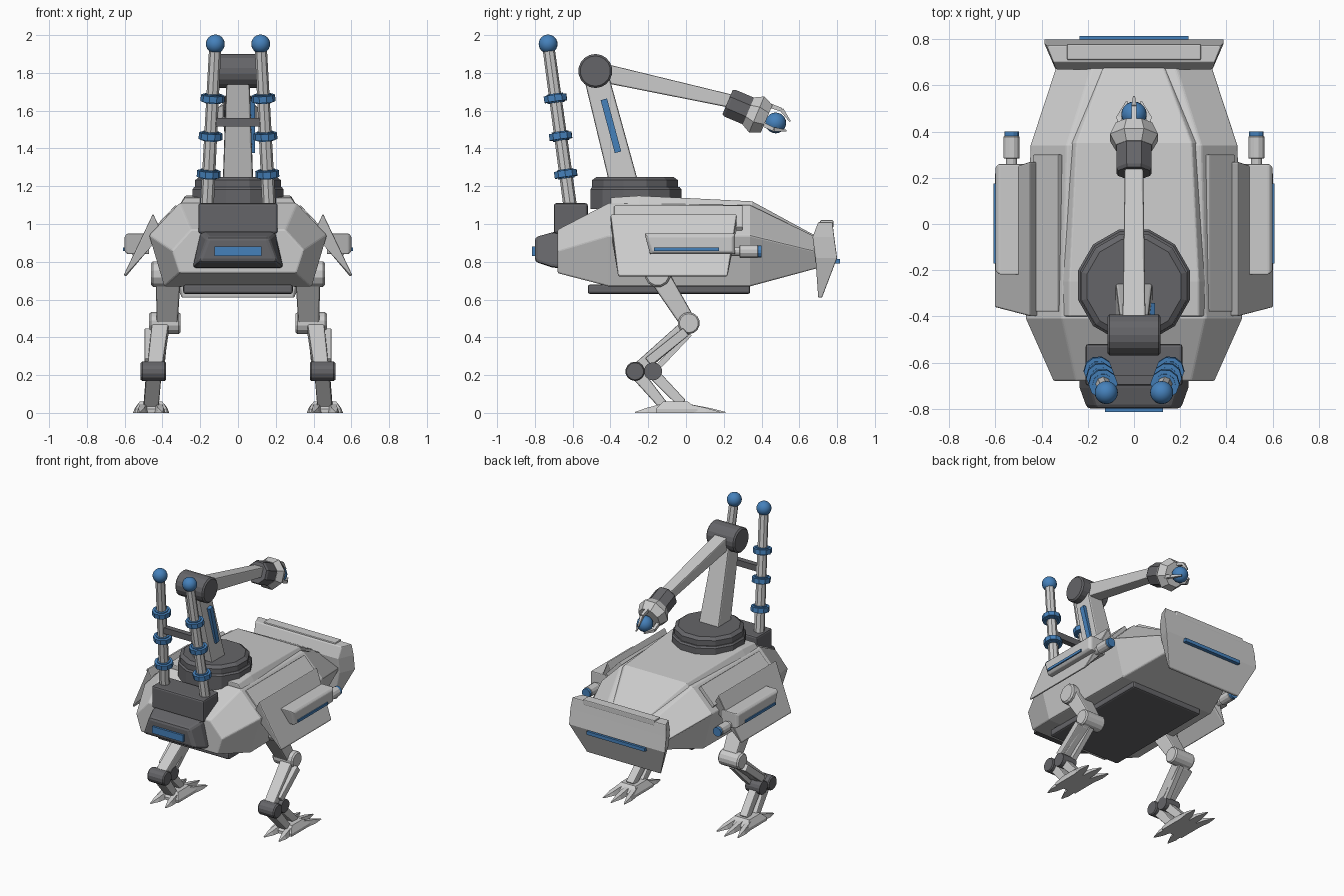
import bpy, bmesh, math
from mathutils import Vector, Matrix

if "Cube" in bpy.data.objects:
    bpy.data.objects.remove(bpy.data.objects["Cube"])


def material(name, c):
    m = bpy.data.materials.new(name)
    m.diffuse_color = (*c, 1)
    m.use_nodes = True
    m.node_tree.nodes["Principled BSDF"].inputs["Base Color"].default_value = m.diffuse_color
    return m


BLUE = material("blue", (0.06, 0.22, 0.5))
DARK = material("dark_grey", (0.13, 0.13, 0.14))


def finish(name, bm, mat=None, bevel=0, mirror=False, smooth=False):
    bmesh.ops.recalc_face_normals(bm, faces=bm.faces)
    me = bpy.data.meshes.new(name)
    bm.to_mesh(me)
    bm.free()
    ob = bpy.data.objects.new(name, me)
    bpy.context.collection.objects.link(ob)
    if mat:
        me.materials.append(mat)
    if bevel:
        b = ob.modifiers.new("bevel", 'BEVEL')
        b.width, b.segments, b.limit_method = bevel, 2, 'ANGLE'
    if mirror:
        ob.modifiers.new("mirror", 'MIRROR').use_mirror_merge = False
    if smooth:
        for p in me.polygons:
            p.use_smooth = True
    return ob


def loft(name, rings, **kw):
    """Skin rings of equal point count and cap both ends."""
    bm = bmesh.new()
    vs = [[bm.verts.new(p) for p in r] for r in rings]
    n = len(vs[0])
    for a, b in zip(vs, vs[1:]):
        for i in range(n):
            bm.faces.new((a[i], a[(i + 1) % n], b[(i + 1) % n], b[i]))
    bm.faces.new(vs[0])
    bm.faces.new(vs[-1])
    return finish(name, bm, **kw)


def box(name, x, y, z, **kw):
    """Box from (min, max) ranges."""
    return loft(name, [[(a, y[0], z[0]), (a, y[1], z[0]), (a, y[1], z[1]), (a, y[0], z[1])] for a in x], **kw)


def turned(name, a, b, radii, sides=12, **kw):
    """Round part along a-b; radii is a list of (fraction, radius)."""
    a, b = Vector(a), Vector(b)
    d = b - a
    q = d.to_track_quat('Z', 'Y')
    t = [2 * math.pi * (i + 0.5) / sides for i in range(sides)]
    return loft(name, [[a + d * f + q @ Vector((r * math.cos(k), r * math.sin(k), 0)) for k in t]
                       for f, r in radii], **kw)


def beam(name, a, b, s1, s2, **kw):
    """Tapered bar, sizes given as (width in x, depth)."""
    a, b = Vector(a), Vector(b)
    n = (b - a).cross(Vector((1, 0, 0))).normalized()
    return loft(name, [[p + Vector((i * w / 2, 0, 0)) + n * j * h / 2 for i, j in
                        ((-1, -1), (1, -1), (1, 1), (-1, 1))] for p, (w, h) in ((a, s1), (b, s2))], **kw)


def ball(name, c, r, mirror=False):
    bm = bmesh.new()
    bmesh.ops.create_uvsphere(bm, u_segments=20, v_segments=12, radius=r, matrix=Matrix.Translation(c))
    return finish(name, bm, mat=BLUE, mirror=mirror, smooth=True)


def section(y, half):
    """Symmetric cross-section from (x, z) points, optionally with own y."""
    return [(x, y, z) for x, z in half] + [(-x, y, z) for x, z in reversed(half)]


# Hull, top armour and belly
loft("hull", [section(-0.68, [(0.31, 0.74), (0.35, 0.86), (0.25, 0.97)]),
              section(-0.41, [(0.39, 0.67), (0.47, 0.94), (0.31, 1.11)]),
              section(0.34, [(0.38, 0.67), (0.45, 0.94), (0.29, 1.10)]),
              section(0.71, [(0.26, 0.77), (0.33, 0.85), (0.17, 0.92)])], bevel=0.008)
loft("top_armour", [section(-0.40, [(0.31, 1.10), (0.28, 1.14)]),
                    section(-0.25, [(0.31, 1.10), (0.28, 1.15)]),
                    section(0.35, [(0.28, 1.08), (0.25, 1.12)]),
                    section(0.70, [(0.14, 0.90), (0.12, 0.93)])], bevel=0.006)
box("belly_plate", (-0.29, 0.29), (-0.52, 0.34), (0.63, 0.68), mat=DARK, bevel=0.012)
loft("shoulder_panel", [[(0.44, y, 0.985), (0.33, y, 1.10), (0.31, y, 1.08), (0.42, y, 0.96)]
                        for y in (-0.38, 0.30)], bevel=0.005, mirror=True)

# Snout with blue lamp
loft("snout", [section(-0.66, [(0.24, 0.765), (0.20, 0.965)]),
               section(-0.71, [(0.24, 0.77), (0.19, 0.955)]),
               section(-0.80, [(0.21, 0.80), (0.16, 0.93)])], mat=DARK, bevel=0.018)
box("front_lamp", (-0.125, 0.125), (-0.815, -0.78), (0.83, 0.88), mat=BLUE)

# Tail plate: rows run top to bottom
loft("tail_plate", [[(-w, y0, z), (w, y0, z), (w + d, y1, z), (-w - d, y1, z)] for w, d, y0, y1, z in
                    ((0.35, 0.03, 0.70, 0.775, 1.01), (0.34, 0.05, 0.67, 0.785, 0.93),
                     (0.34, 0.05, 0.685, 0.80, 0.82), (0.29, 0.01, 0.70, 0.72, 0.61))], bevel=0.006)
box("tail_rim", (-0.29, 0.29), (0.71, 0.78), (0.98, 1.02), bevel=0.006)
box("tail_lamp", (-0.235, 0.235), (0.78, 0.815), (0.79, 0.815), mat=BLUE)

# Side armour with gun pods
loft("side_armour", [[(0.45, y0, 1.055), (0.605, y1, 0.73), (0.595, y1, 0.72), (0.46, y1, 0.88), (0.40, y0, 0.95)]
                     for y0, y1 in ((-0.40, -0.36), (0.27, 0.22))], bevel=0.008, mirror=True)
loft("gun_pod", [[(x, -0.22 + i, 0.95 - i), (x, 0.26 - i, 0.95 - i), (x, 0.26 - i, 0.84 + i), (x, -0.19 + i, 0.84 + i)]
                 for x, i in ((0.47, 0), (0.585, 0), (0.60, 0.015))], bevel=0.006, mirror=True)
box("gun_pod_stripe", (0.58, 0.608), (-0.17, 0.175), (0.857, 0.875), mat=BLUE, mirror=True)
turned("gun_barrel", (0.53, 0.24, 0.855), (0.53, 0.385, 0.855), [(0, 0.025), (0.3, 0.025), (0.31, 0.036),
       (0.95, 0.036), (1, 0.028)], mirror=True)
turned("gun_muzzle", (0.53, 0.37, 0.855), (0.53, 0.40, 0.855), [(0, 0.033), (1, 0.033)], mat=BLUE, mirror=True)

# Twin masts with rings and ball tips
box("mast_base", (-0.21, 0.21), (-0.70, -0.52), (0.95, 1.11), mat=DARK, bevel=0.012)
foot, tip = Vector((0.165, -0.61, 1.07)), Vector((0.12, -0.73, 1.95))
turned("mast", foot, tip, [(0, 0.036), (1, 0.032)], sides=8, mirror=True)
axis = (tip - foot).normalized()
for i, z in enumerate((1.265, 1.465, 1.665)):
    c = foot.lerp(tip, (z - foot.z) / (tip.z - foot.z))
    turned(f"mast_ring_{i}", c - axis * 0.024, c + axis * 0.024,
           [(0, 0.046), (0.12, 0.046), (0.14, 0.063), (0.86, 0.063), (0.88, 0.046), (1, 0.046)],
           sides=10, mat=BLUE, mirror=True)
ball("mast_tip", tip + Vector((0, 0, 0.003)), 0.05, mirror=True)
box("mast_crossbar", (-0.14, 0.14), (-0.695, -0.655), (1.515, 1.56), mat=DARK)

# Turntable and arm
turned("turntable_lower", (0, -0.265, 1.08), (0, -0.265, 1.195), [(0, 0.25), (0.9, 0.25), (1, 0.24)], mat=DARK)
turned("turntable_upper", (0, -0.27, 1.18), (0, -0.27, 1.25), [(0, 0.235), (0.75, 0.235), (1, 0.21)], mat=DARK)
beam("upper_arm", (0, -0.33, 1.22), (0, -0.48, 1.80), (0.16, 0.15), (0.12, 0.13), bevel=0.01)
beam("upper_arm_stripe", (0.07, -0.36, 1.38), (0.07, -0.435, 1.66), (0.04, 0.035), (0.04, 0.035), mat=BLUE)
turned("elbow", (-0.115, -0.48, 1.81), (0.115, -0.48, 1.81), [(0, 0.08), (0.04, 0.09), (0.96, 0.09), (1, 0.08)],
       sides=18, mat=DARK)
beam("forearm", (0, -0.44, 1.80), (0, 0.24, 1.65), (0.10, 0.10), (0.08, 0.07), bevel=0.008)

# Wrist, claw and held orb
fwd = Vector((0, 0.92, -0.39)).normalized()
up = Vector((0, 0.39, 0.92)).normalized()
w = Vector((0, 0.22, 1.645))
turned("wrist", w, w + fwd * 0.14, [(0, 0.075), (0.1, 0.083), (1, 0.083)], sides=8, mat=DARK)
turned("wrist_collar", w + fwd * 0.12, w + fwd * 0.225, [(0, 0.085), (0.45, 0.112), (1, 0.085)], sides=8)
for i in range(3):
    a = math.radians(90 + 120 * i)
    out = up * math.sin(a) + Vector((math.cos(a), 0, 0))
    p = [w + fwd * d + out * r for d, r in ((0.20, 0.07), (0.28, 0.075), (0.345, 0.035))]
    turned(f"claw_{i}_base", p[0], p[1], [(0, 0.017), (1, 0.014)], sides=4)
    turned(f"claw_{i}_tip", p[1], p[2], [(0, 0.015), (1, 0.006)], sides=4)
ball("orb", (0, 0.475, 1.535), 0.055)

# Legs
turned("hip", (0.30, -0.15, 0.735), (0.46, -0.15, 0.735), [(0, 0.07), (0.93, 0.07), (1, 0.06)], mirror=True)
beam("thigh", (0.37, -0.14, 0.72), (0.375, 0.01, 0.48), (0.13, 0.11), (0.11, 0.085), bevel=0.01, mirror=True)
turned("knee", (0.305, 0.015, 0.475), (0.47, 0.015, 0.475), [(0, 0.05), (0.06, 0.058), (0.94, 0.058), (1, 0.05)],
       sides=14, mirror=True)
beam("shin", (0.41, 0.01, 0.46), (0.44, -0.26, 0.225), (0.09, 0.08), (0.08, 0.07), bevel=0.008, mirror=True)
beam("shin_guard", (0.45, 0.0, 0.43), (0.46, -0.20, 0.27), (0.09, 0.05), (0.07, 0.05), bevel=0.006, mirror=True)
beam("shin_piston", (0.39, 0.02, 0.42), (0.41, -0.17, 0.22), (0.035, 0.03), (0.035, 0.03), mirror=True)
turned("ankle", (0.38, -0.27, 0.22), (0.515, -0.27, 0.22), [(0, 0.045), (0.06, 0.051), (0.94, 0.051), (1, 0.045)],
       sides=14, mat=DARK, mirror=True)
turned("ankle_rear", (0.39, -0.175, 0.22), (0.505, -0.175, 0.22), [(0, 0.048), (1, 0.048)], sides=14, mat=DARK,
       mirror=True)
beam("metatarsal", (0.445, -0.27, 0.22), (0.46, -0.12, 0.04), (0.08, 0.07), (0.08, 0.05), bevel=0.008, mirror=True)
beam("metatarsal_link", (0.445, -0.175, 0.21), (0.46, -0.02, 0.05), (0.06, 0.06), (0.06, 0.05), bevel=0.006, mirror=True)

# Feet: pad, three long toes and two heel spurs
loft("foot_pad", [[(0.46 - u, y0, z), (0.46 + u, y0, z), (0.46 + u, y1, z), (0.46 - u, y1, z)]
                  for u, y0, y1, z in ((0.085, -0.16, 0.06, 0), (0.085, -0.16, 0.06, 0.02),
                                       (0.06, -0.12, 0.01, 0.06))], mirror=True)


def toe(name, x0, x1, y0, y1):
    loft(name, [[(x - u, y, 0), (x + u, y, 0), (x + u * 0.6, y, h), (x - u * 0.6, y, h)] for x, y, u, h in
                ((x0, y0, 0.03, 0.05), (x0 * 0.4 + x1 * 0.6, y0 * 0.4 + y1 * 0.6, 0.025, 0.026),
                 (x1, y1, 0.004, 0.005))], mirror=True)


for i, k in enumerate((-1, 0, 1)):
    toe(f"toe_{i}", 0.46 + k * 0.05, 0.46 + k * 0.085, 0.0, 0.21 - 0.03 * abs(k))
for i, k in enumerate((-1, 1)):
    toe(f"heel_spur_{i}", 0.46 + k * 0.04, 0.46 + k * 0.06, -0.12, -0.27)
